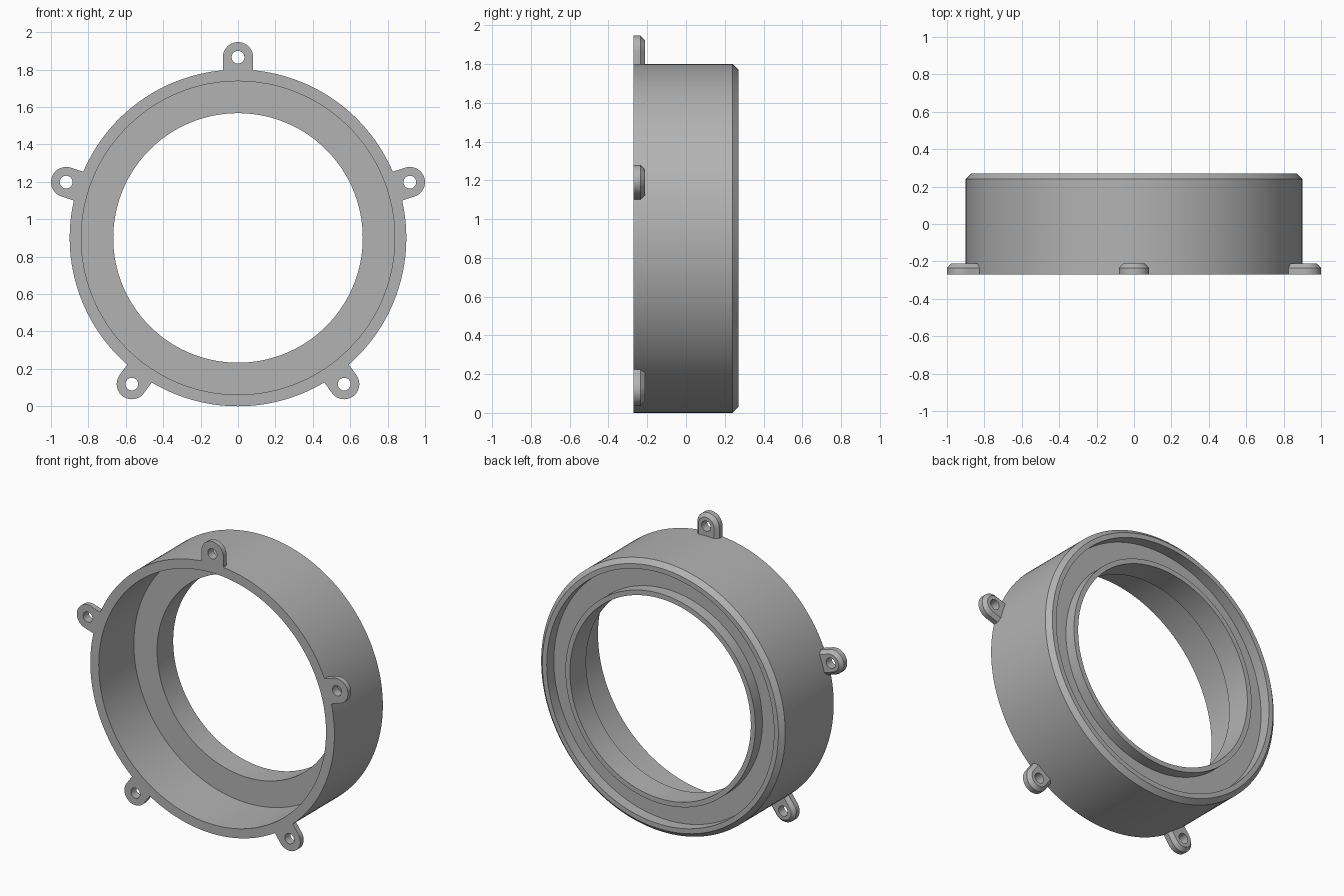
import bpy, bmesh, math

if "Cube" in bpy.data.objects:
    bpy.data.objects.remove(bpy.data.objects["Cube"])

CZ = 0.9              # height of the ring axis
FRONT, BACK = -0.27, 0.27

grey = bpy.data.materials.new("plain_grey")
grey.diffuse_color = (0.45, 0.45, 0.45, 1)
grey.use_nodes = True
grey.node_tree.nodes["Principled BSDF"].inputs["Base Color"].default_value = grey.diffuse_color


def skin_loops(name, loops):
    """Closed shell through a cyclic series of closed point loops."""
    bm = bmesh.new()
    rows = [[bm.verts.new(p) for p in loop] for loop in loops]
    n = len(rows[0])
    for i, a in enumerate(rows):
        b = rows[(i + 1) % len(rows)]
        for j in range(n):
            k = (j + 1) % n
            bm.faces.new((a[j], a[k], b[k], b[j]))
    bmesh.ops.recalc_face_normals(bm, faces=bm.faces)
    mesh = bpy.data.meshes.new(name)
    bm.to_mesh(mesh)
    bm.free()
    mesh.materials.append(grey)
    obj = bpy.data.objects.new(name, mesh)
    bpy.context.collection.objects.link(obj)
    bpy.ops.object.select_all(action='DESELECT')
    obj.select_set(True)
    bpy.context.view_layer.objects.active = obj
    bpy.ops.object.shade_smooth_by_angle(angle=math.radians(25))
    return obj


# Housing ring: lathed section (radius, y) with inner flange, neck and back lip
section = [(0.90, FRONT), (0.90, BACK - 0.03), (0.87, BACK), (0.838, BACK),
           (0.838, 0.195), (0.70, 0.195), (0.70, BACK), (0.667, BACK),
           (0.667, 0.10), (0.838, 0.10), (0.838, FRONT)]
STEPS = 160
angles = [2 * math.pi * i / STEPS for i in range(STEPS)]
skin_loops("housing_ring", [[(r * math.cos(a), y, CZ + r * math.sin(a)) for a in angles]
                            for r, y in section])

# Mounting tabs: rounded ears with a bolt hole and a chamfered back edge
DIST, WIDTH, HOLE, CHAMFER = 0.966, 0.081, 0.034, 0.023
TAB_MID, TAB_BACK = FRONT + 0.035, FRONT + 0.058


def tab_outline(w):
    """Ear outline around the hole centre: round tip, straight sides, curved root."""
    root = math.sqrt(0.898 ** 2 - w * w) - DIST
    pts = [(w * math.cos(a), w * math.sin(a))
           for a in (math.pi * (i / 20 - 0.5) for i in range(21))]
    pts += [(root * i / 5, w) for i in range(1, 5)]
    for i in range(9):
        v = w * (1 - i / 4)
        pts.append((math.sqrt(0.898 ** 2 - v * v) - DIST, v))
    pts += [(root * i / 5, -w) for i in range(4, 0, -1)]
    return pts


outer = tab_outline(WIDTH)
inset = tab_outline(WIDTH - CHAMFER)
hole = [(HOLE * u / math.hypot(u, v), HOLE * v / math.hypot(u, v)) for u, v in outer]

for i in range(5):
    t = math.radians(90 + 72 * i)
    c, s = math.cos(t), math.sin(t)

    def place(pts, y):
        return [((DIST + u) * c - v * s, y, CZ + (DIST + u) * s + v * c) for u, v in pts]

    skin_loops(f"mounting_tab_{i + 1}", [
        place(outer, FRONT), place(outer, TAB_MID), place(inset, TAB_BACK),
        place(hole, TAB_BACK), place(hole, FRONT)])
